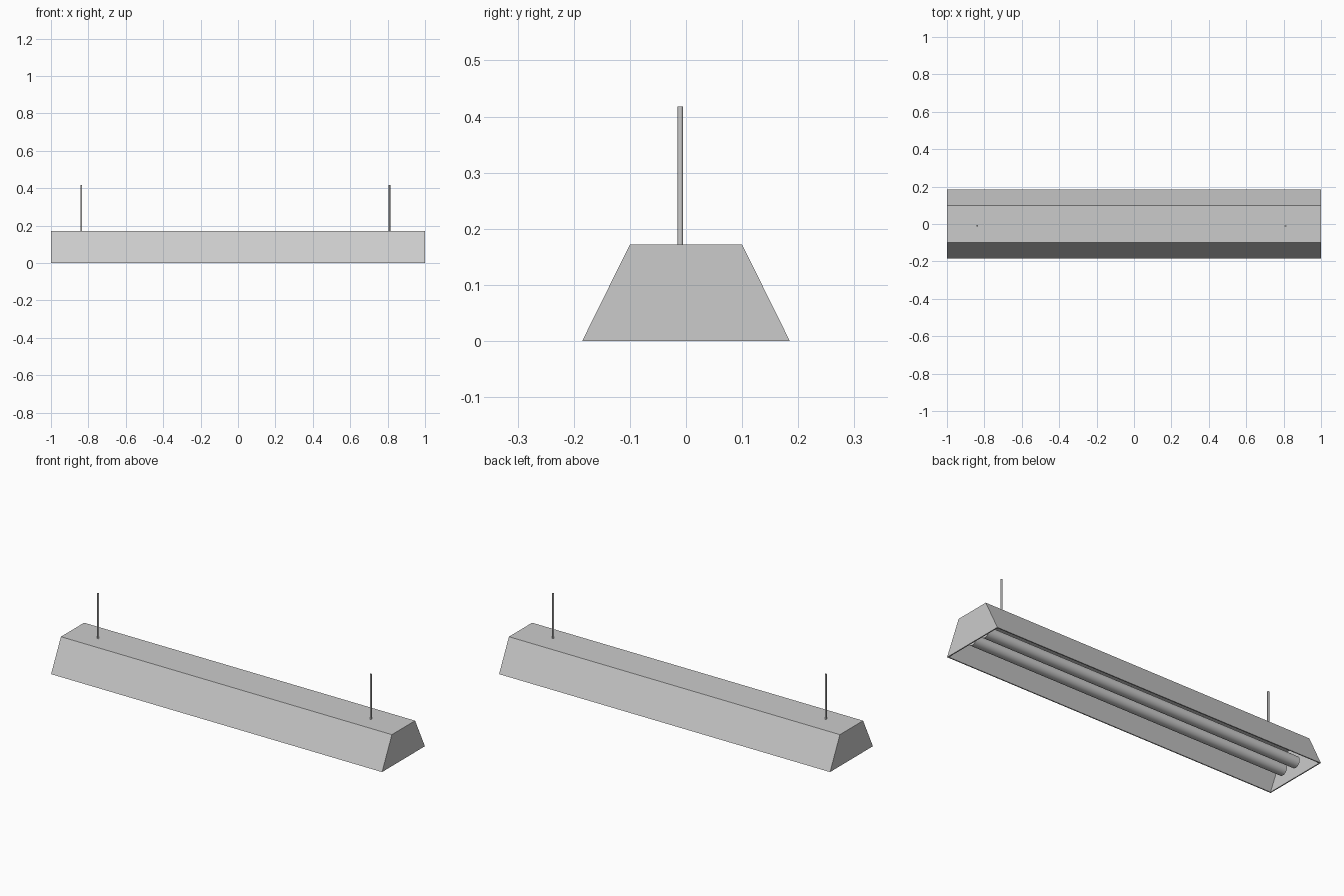
import bpy, bmesh, math

if "Cube" in bpy.data.objects:
    bpy.data.objects.remove(bpy.data.objects["Cube"])

TOP, HALF_TOP, HALF_BOT, WALL = 0.172, 0.10, 0.185, 0.006


def prism(name, profile, x0, x1):
    """Extrude a closed (y, z) profile along x."""
    bm = bmesh.new()
    face = bm.faces.new([bm.verts.new((x0, y, z)) for y, z in profile])
    ext = bmesh.ops.extrude_face_region(bm, geom=[face])
    moved = [v for v in ext["geom"] if isinstance(v, bmesh.types.BMVert)]
    bmesh.ops.translate(bm, verts=moved, vec=(x1 - x0, 0, 0))
    bmesh.ops.recalc_face_normals(bm, faces=bm.faces)
    mesh = bpy.data.meshes.new(name)
    bm.to_mesh(mesh)
    bm.free()
    obj = bpy.data.objects.new(name, mesh)
    bpy.context.collection.objects.link(obj)
    return obj


def cylinder(name, radius, length, location, rotation=(0, 0, 0), sides=24):
    bpy.ops.mesh.primitive_cylinder_add(vertices=sides, radius=radius, depth=length,
                                        location=location, rotation=rotation)
    bpy.context.object.name = name
    bpy.ops.object.shade_smooth_by_angle(angle=math.radians(46))


# Sloped sheet-metal hood, open underneath
outer = [(-HALF_BOT, 0), (-HALF_TOP, TOP), (HALF_TOP, TOP), (HALF_BOT, 0)]
inner = [(HALF_BOT - WALL, 0), (HALF_TOP - WALL / 2, TOP - WALL),
         (-HALF_TOP + WALL / 2, TOP - WALL), (-HALF_BOT + WALL, 0)]
prism("hood", outer + inner, -1 + WALL, 1 - WALL)

# End plates
prism("end_plate_left", outer, -1, -1 + WALL)
prism("end_plate_right", outer, 1 - WALL, 1)

# Two fluorescent tubes
for side, y in (("front", -0.047), ("back", 0.047)):
    cylinder(f"{side}_tube", 0.03, 1.92, (0, y, 0.05), (0, math.pi / 2, 0))

# Suspension rods
for side, x in (("left", -0.838), ("right", 0.81)):
    cylinder(f"{side}_rod", 0.005, 0.248, (x, -0.01, 0.294), sides=8)
